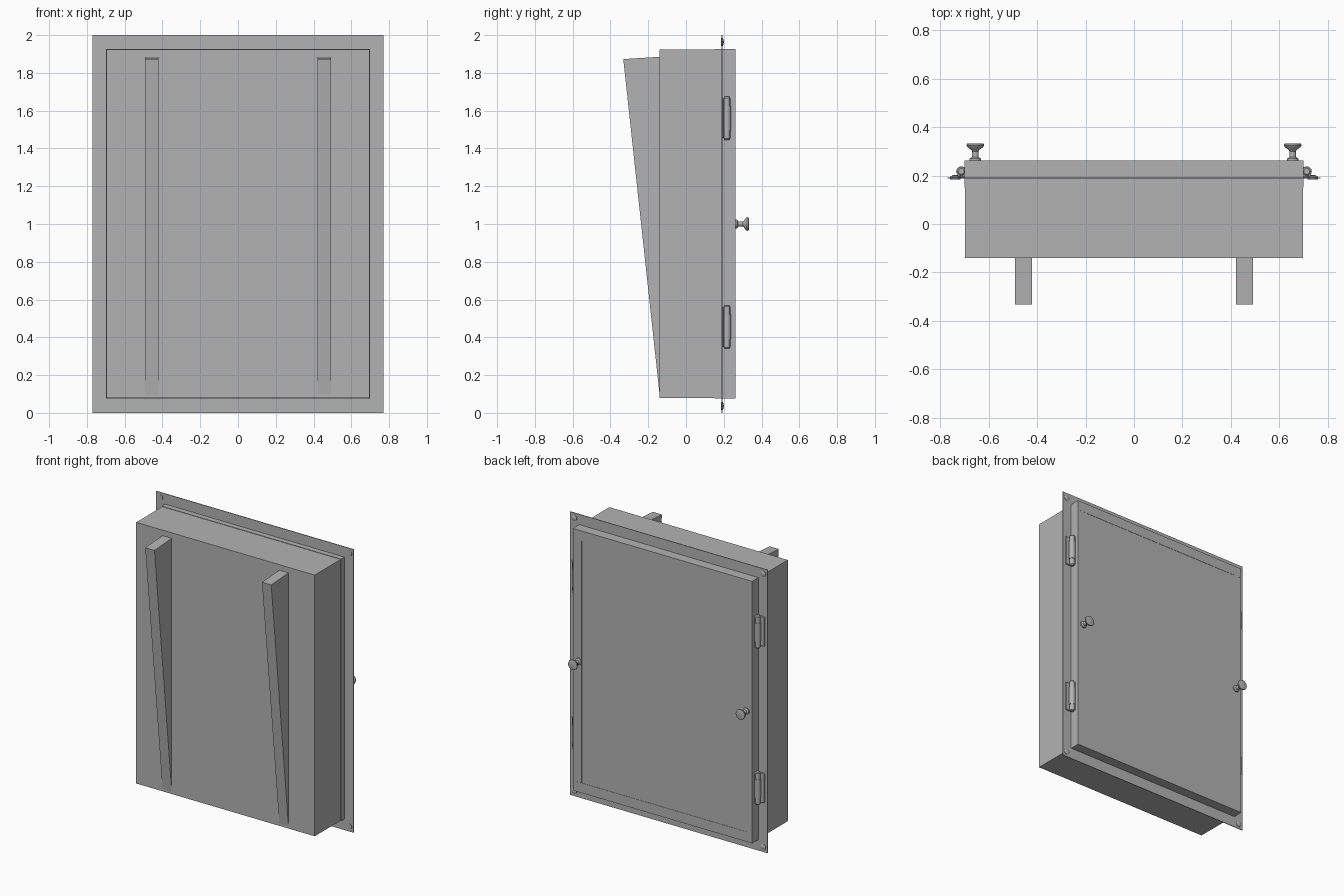
import bpy, bmesh, math
from mathutils import Matrix, Vector

cube = bpy.data.objects.get("Cube")
if cube:
    bpy.data.objects.remove(cube, do_unlink=True)

grey = bpy.data.materials.new("grey metal")
grey.use_nodes = True
COLOUR = (0.45, 0.45, 0.45, 1)
grey.diffuse_color = COLOUR
grey.node_tree.nodes["Principled BSDF"].inputs["Base Color"].default_value = COLOUR


def finish(name, bm, smooth=False):
    bmesh.ops.recalc_face_normals(bm, faces=bm.faces)
    mesh = bpy.data.meshes.new(name)
    bm.to_mesh(mesh)
    bm.free()
    mesh.materials.append(grey)
    ob = bpy.data.objects.new(name, mesh)
    bpy.context.collection.objects.link(ob)
    if smooth:
        bpy.ops.object.select_all(action='DESELECT')
        bpy.context.view_layer.objects.active = ob
        ob.select_set(True)
        bpy.ops.object.shade_smooth_by_angle(angle=math.radians(35))
    return ob


def box(name, x, y, z, bevel=0):
    """Box from (min, max) pairs."""
    bm = bmesh.new()
    bmesh.ops.create_cube(bm, size=1)
    for v in bm.verts:
        v.co = Vector([r[0] if c < 0 else r[1] for c, r in zip(v.co, (x, y, z))])
    if bevel:
        bmesh.ops.bevel(bm, geom=bm.edges[:], offset=bevel, segments=1, affect='EDGES')
    return finish(name, bm)


def turned(name, profile, origin, axis, sides=24):
    """Lathe a (radius, height) profile about an axis."""
    bm = bmesh.new()
    rings = []
    for r, h in profile:
        rings.append([bm.verts.new((r * math.cos(a), r * math.sin(a), h))
                      for a in (2 * math.pi * i / sides for i in range(sides))])
    for low, high in zip(rings, rings[1:]):
        for i in range(sides):
            j = (i + 1) % sides
            bm.faces.new((low[i], low[j], high[j], high[i]))
    bm.faces.new(rings[0])
    bm.faces.new(rings[-1])
    turn = Vector((0, 0, 1)).rotation_difference(Vector(axis)).to_matrix().to_4x4()
    bm.transform(Matrix.Translation(origin) @ turn)
    return finish(name, bm, True)


def span(a, b, side):
    return tuple(sorted((a * side, b * side)))


W, Z0, Z1 = 0.70, 0.077, 1.927
FLANGE, DOOR = 0.192, 0.262

# Cabinet body, rim and thin mounting flange
box("cabinet_body", (-W + 0.003, W - 0.003), (-0.14, 0.19), (Z0 + 0.003, Z1 - 0.003))
box("body_rim", (-W, W), (0.15, 0.19), (Z0, Z1))
box("mounting_flange", (-0.77, 0.77), (0.187, FLANGE), (0, 2))

# Door panel with its surrounding rails and stiles
box("door_panel", (-0.63, 0.63), (0.19, DOOR - 0.002), (0.14, 1.87))
box("bottom_rail", (-W, W), (0.19, DOOR), (Z0, 0.147))
box("top_rail", (-W, W), (0.19, DOOR), (1.857, Z1))

KNOB = [(0.024, 0), (0.024, 0.008), (0.014, 0.014), (0.013, 0.038), (0.018, 0.045),
        (0.032, 0.055), (0.036, 0.062), (0.035, 0.069), (0.030, 0.071)]
SCREW = [(0.021, 0), (0.021, 0.003), (0.012, 0.007), (0.004, 0.008)]
PIN = [(0.012, -0.114), (0.017, -0.108), (0.017, 0.108), (0.012, 0.114)]

for side, label in ((1, "left"), (-1, "right")):
    box(f"{label}_stile", span(0.632, W, side), (0.19, DOOR - 0.0005), (0.147, 1.857))
    turned(f"{label}_knob", KNOB, (0.655 * side, DOOR, 1.0), (0, 1, 0))

    # Tapered bracket on the front
    bm = bmesh.new()
    face = bm.faces.new([bm.verts.new((0.42 * side, y, z))
                         for y, z in ((-0.138, 0.08), (-0.332, 1.873), (-0.138, 1.885))])
    ext = bmesh.ops.extrude_face_region(bm, geom=[face])
    bmesh.ops.translate(bm, vec=(0.072 * side, 0, 0),
                        verts=[v for v in ext["geom"] if isinstance(v, bmesh.types.BMVert)])
    finish(f"{label}_wedge_bracket", bm)

    # Hinges: two leaves, pin and knuckles
    for z, level in ((0.455, "lower"), (1.56, "upper")):
        name = f"{label}_{level}_hinge"
        box(name + "_flange_leaf", span(0.705, 0.752, side), (FLANGE, 0.202),
            (z - 0.105, z + 0.105), 0.003)
        box(name + "_door_leaf", span(0.697, 0.708, side), (FLANGE, 0.236),
            (z - 0.105, z + 0.105), 0.003)
        turned(name + "_pin", PIN, (0.713 * side, 0.217, z), (0, 0, 1), 16)
        turned(name + "_knuckle", [(0.021, -0.065), (0.021, 0.065)],
               (0.713 * side, 0.217, z), (0, 0, 1), 16)

    # Corner screws on the flange
    for z, level in ((0.036, "lower"), (1.964, "upper")):
        turned(f"{label}_{level}_screw", SCREW, (0.738 * side, FLANGE, z), (0, 1, 0), 16)
        turned(f"{label}_{level}_screw_tip", SCREW[:2], (0.738 * side, 0.1875, z), (0, -1, 0), 16)
